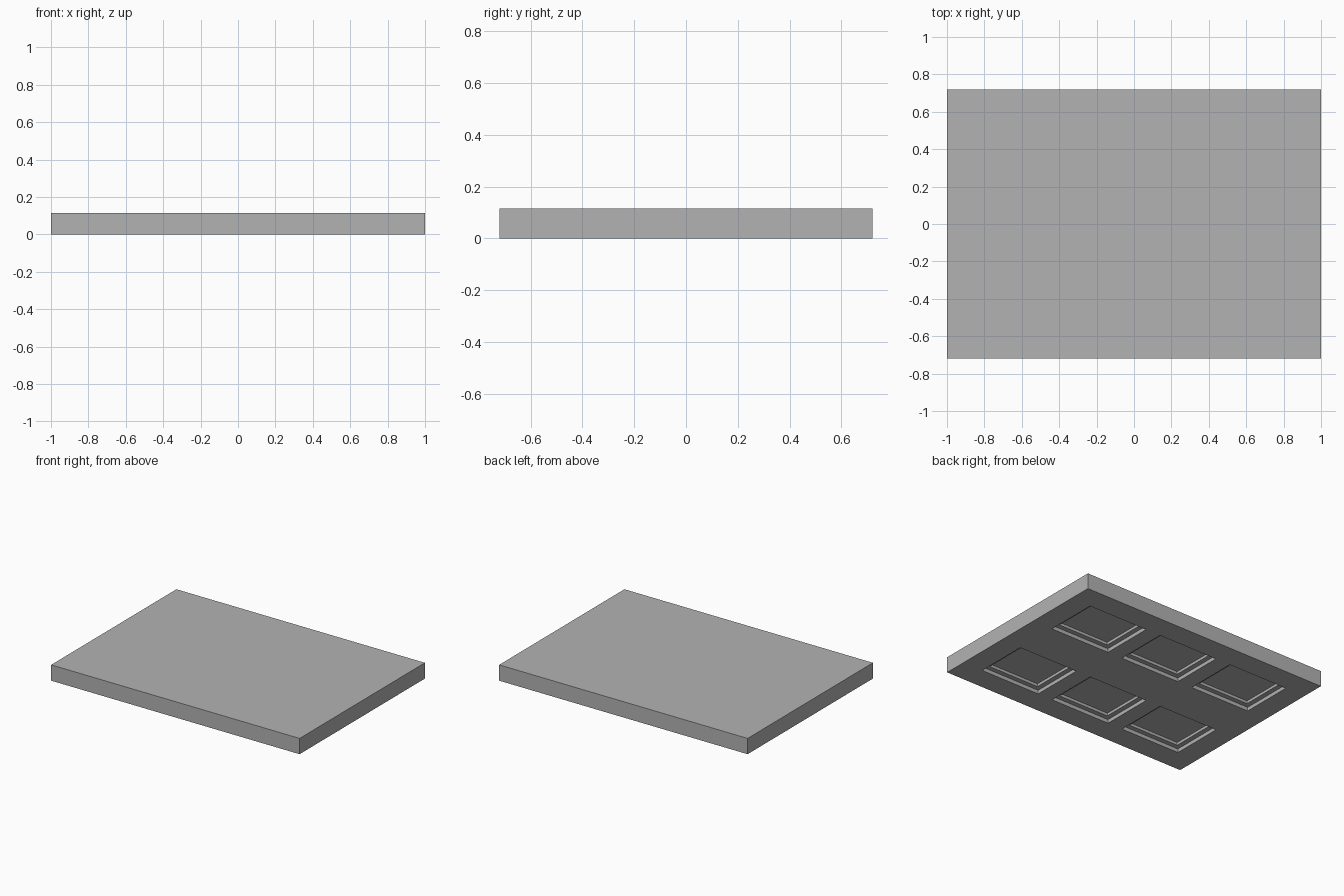
import bpy
import bmesh

if "Cube" in bpy.data.objects:
    bpy.data.objects.remove(bpy.data.objects["Cube"], do_unlink=True)

# Overall slab and coffer layout
LENGTH, WIDTH, HEIGHT = 2.0, 1.44, 0.115
COFFER_X, COFFER_Y = 0.48, 0.39
CENTRES_X = (-0.6, 0.0, 0.6)
CENTRES_Y = (-0.357, 0.357)
STEP_1, STEP_2, LEDGE = 0.027, 0.02, 0.05

# Single plain grey
grey = bpy.data.materials.new("plain_grey")
grey.use_nodes = True
colour = (0.45, 0.45, 0.45, 1.0)
grey.diffuse_color = colour
grey.node_tree.nodes["Principled BSDF"].inputs["Base Color"].default_value = colour

# Solid slab standing on the ground
bm = bmesh.new()
bmesh.ops.create_cube(bm, size=1.0)
bmesh.ops.scale(bm, vec=(LENGTH, WIDTH, HEIGHT), verts=bm.verts)
bmesh.ops.translate(bm, vec=(0, 0, HEIGHT / 2), verts=bm.verts)


def underside():
    return [f for f in bm.faces if f.normal.z < -0.9]


def cut_underside(axis, position):
    """Cut only the bottom face along one straight line."""
    bm.normal_update()
    faces = underside()
    edges = {e for f in faces for e in f.edges}
    verts = {v for f in faces for v in f.verts}
    point, normal = [0, 0, 0], [0, 0, 0]
    point[axis], normal[axis] = position, 1
    bmesh.ops.bisect_plane(bm, geom=faces + list(edges) + list(verts),
                           plane_co=point, plane_no=normal)


for axis, centres, size in ((0, CENTRES_X, COFFER_X), (1, CENTRES_Y, COFFER_Y)):
    for c in centres:
        for side in (-1, 1):
            cut_underside(axis, c + side * size / 2)

# Two-step coffers sunk into the underside
bm.normal_update()


def is_coffer(face):
    c = face.calc_center_median()
    return (any(abs(c.x - x) < 0.02 for x in CENTRES_X)
            and any(abs(c.y - y) < 0.02 for y in CENTRES_Y))


coffers = [f for f in underside() if is_coffer(f)]
for ledge, depth in ((0, STEP_1), (LEDGE, 0), (0, STEP_2)):
    bmesh.ops.inset_individual(bm, faces=coffers, thickness=ledge, depth=-depth)
bm.normal_update()

mesh = bpy.data.meshes.new("coffered_slab")
bm.to_mesh(mesh)
bm.free()
mesh.materials.append(grey)
slab = bpy.data.objects.new("coffered_slab", mesh)
bpy.context.collection.objects.link(slab)
